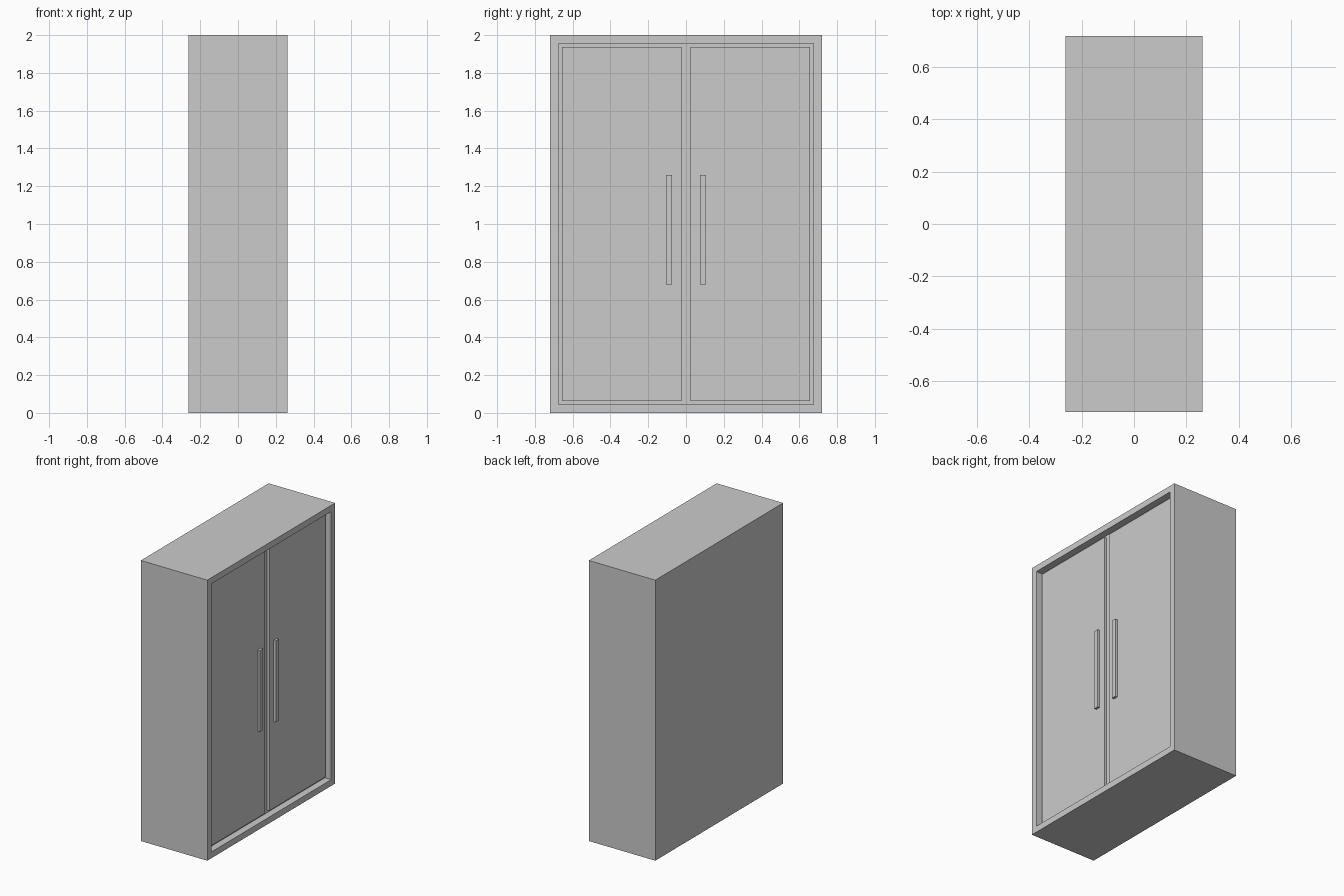
import bpy, bmesh
from mathutils import Vector

if "Cube" in bpy.data.objects:
    bpy.data.objects.remove(bpy.data.objects["Cube"])

HX, HY, H = 0.262, 0.72, 2.0      # half depth, half width, height
FRAME = 0.063                      # visible frame width
DOOR_X = HX - 0.032                # front plane of the doors
BACK_X = DOOR_X - 0.018            # recess floor behind the doors
GAP = 0.024                        # half gap between the doors


def box_bmesh(lo, hi):
    lo, hi = Vector(lo), Vector(hi)
    bm = bmesh.new()
    bmesh.ops.create_cube(bm, size=1)
    for v in bm.verts:
        v.co = (lo + hi) / 2 + v.co * (hi - lo)
    return bm


def finish(name, bm):
    bmesh.ops.recalc_face_normals(bm, faces=bm.faces)
    mesh = bpy.data.meshes.new(name)
    bm.to_mesh(mesh)
    bm.free()
    ob = bpy.data.objects.new(name, mesh)
    bpy.context.collection.objects.link(ob)
    return ob


# Cabinet body: a box whose +x face is inset and sunk to leave a frame
bm = box_bmesh((-HX, -HY, 0), (HX, HY, H))
bm.normal_update()
front = max(bm.faces, key=lambda f: f.normal.x)
bmesh.ops.inset_region(bm, faces=[front], thickness=FRAME)
ext = bmesh.ops.extrude_discrete_faces(bm, faces=[front])
for v in ext["faces"][0].verts:
    v.co.x = BACK_X
finish("cabinet_body", bm)

# Two doors with a gap between them, each with a long bar handle
for side, s in (("left", -1), ("right", 1)):
    y0, y1 = sorted((s * GAP, s * (HY - FRAME)))
    finish(side + "_door", box_bmesh((BACK_X, y0, FRAME), (DOOR_X, y1, H - FRAME)))
    y0, y1 = sorted((s * 0.073, s * 0.106))
    finish(side + "_handle", box_bmesh((DOOR_X, y0, 0.68), (DOOR_X + 0.018, y1, 1.26)))
